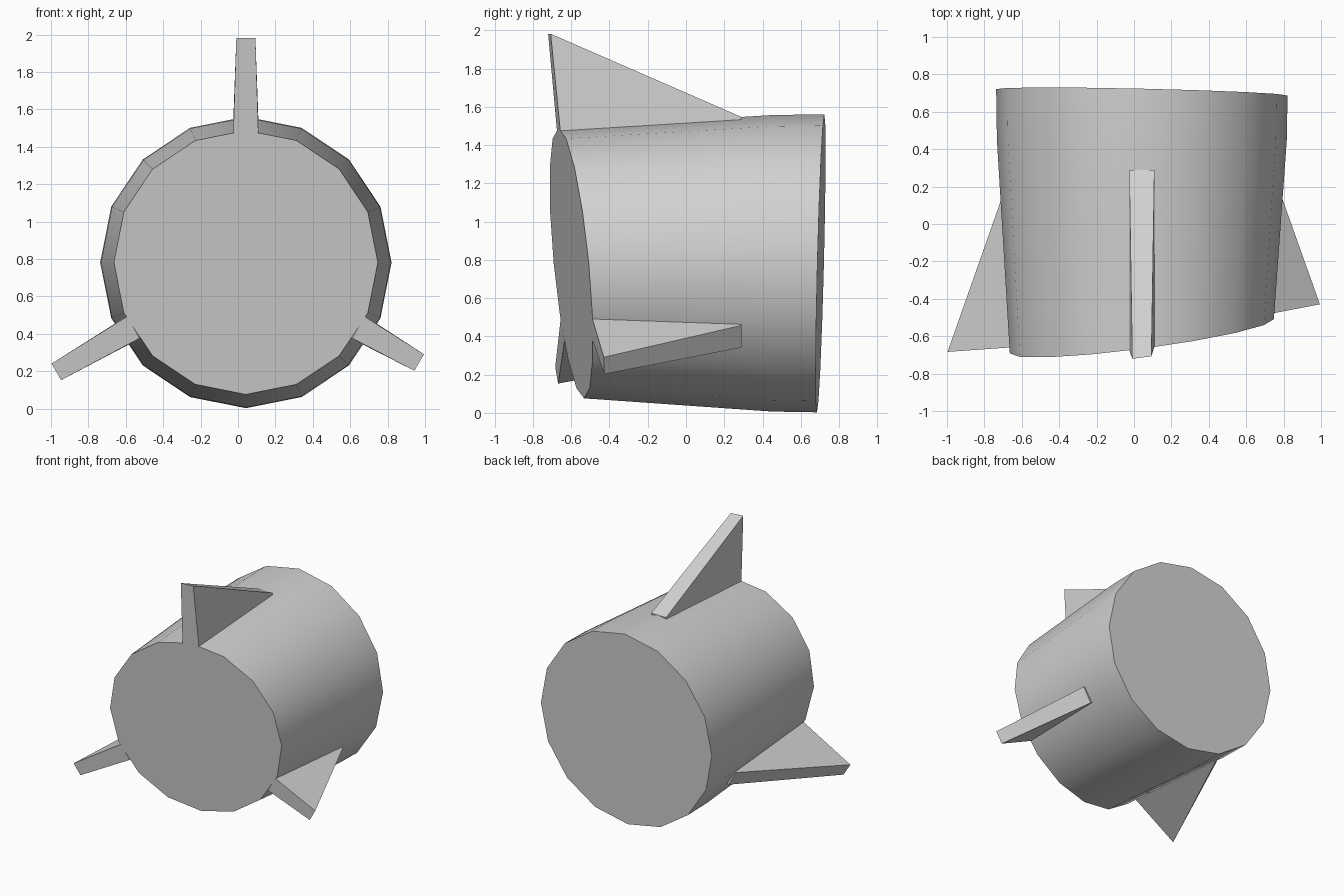
import bpy
import bmesh
from math import sin, cos, radians, tau
from mathutils import Vector

cube = bpy.data.objects.get("Cube")
if cube:
    bpy.data.objects.remove(cube, do_unlink=True)

COLOUR = (0.64, 0.64, 0.64, 1)
CENTRE_X, CENTRE_Z = 0.042, 0.782
SIDES = 16

grey = bpy.data.materials.new("light grey")
grey.diffuse_color = COLOUR
grey.use_nodes = True
grey.node_tree.nodes["Principled BSDF"].inputs["Base Color"].default_value = COLOUR


def on_slant(u, w, y, slope_x, slope_z):
    """Point at offset (u, w) from the axis, on a plane slanted across the axis."""
    return Vector((CENTRE_X + u, y + slope_x * u + slope_z * w, CENTRE_Z + w))


def on_front(u, w):
    return on_slant(u, w, -0.60, 0.13, -0.095)


def finish(name, bm):
    bmesh.ops.recalc_face_normals(bm, faces=bm.faces)
    mesh = bpy.data.meshes.new(name)
    bm.to_mesh(mesh)
    bm.free()
    mesh.materials.append(grey)
    obj = bpy.data.objects.new(name, mesh)
    bpy.context.collection.objects.link(obj)
    return obj


def build_body():
    # Rings from the slanted front to the back: radius, y, slope in x, slope in z
    rings = [(0.706, -0.60, 0.13, -0.095),
             (0.775, 0.45, 0.0, 0.0),
             (0.779, 0.704, -0.022, 0.025)]
    bm = bmesh.new()
    loops = []
    for radius, y, slope_x, slope_z in rings:
        angles = [tau * i / SIDES for i in range(SIDES)]
        loops.append([bm.verts.new(on_slant(radius * cos(a), radius * sin(a),
                                            y, slope_x, slope_z)) for a in angles])
    for near, far in zip(loops, loops[1:]):
        for i in range(SIDES):
            j = (i + 1) % SIDES
            bm.faces.new((near[i], near[j], far[j], far[i]))
    # Closed ends
    bm.faces.new(loops[0])
    bm.faces.new(loops[-1])
    return finish("tapered_body", bm)


def build_fin(name, degrees, tip_radius):
    a = radians(degrees)
    out = Vector((cos(a), sin(a)))
    across = Vector((-sin(a), cos(a)))
    bm = bmesh.new()
    sides = []
    for sign in (-1, 1):
        tip = out * tip_radius + across * sign * 0.051
        base = out * 0.695 + across * sign * 0.067
        back = out * 0.765 + across * sign * 0.067
        inner = out * 0.62 + across * sign * 0.067
        # Outline: tip, front root, buried root, back root
        outline = [on_front(*tip), on_front(*base),
                   on_front(*inner) + Vector((0, 0.08, 0)),
                   on_slant(*inner, 0.27, 0, 0),
                   on_slant(*back, 0.29, 0, 0)]
        sides.append([bm.verts.new(p) for p in outline])
    first, second = sides
    bm.faces.new(first)
    bm.faces.new(second)
    for i in range(len(first)):
        j = (i + 1) % len(first)
        bm.faces.new((first[i], first[j], second[j], second[i]))
    return finish(name, bm)


body = build_body()
bpy.ops.object.select_all(action="DESELECT")
body.select_set(True)
bpy.context.view_layer.objects.active = body
bpy.ops.object.shade_smooth_by_angle(angle=radians(35))

build_fin("top_fin", 90, 1.20)
build_fin("right_fin", 210, 1.17)
build_fin("left_fin", 330, 1.07)
